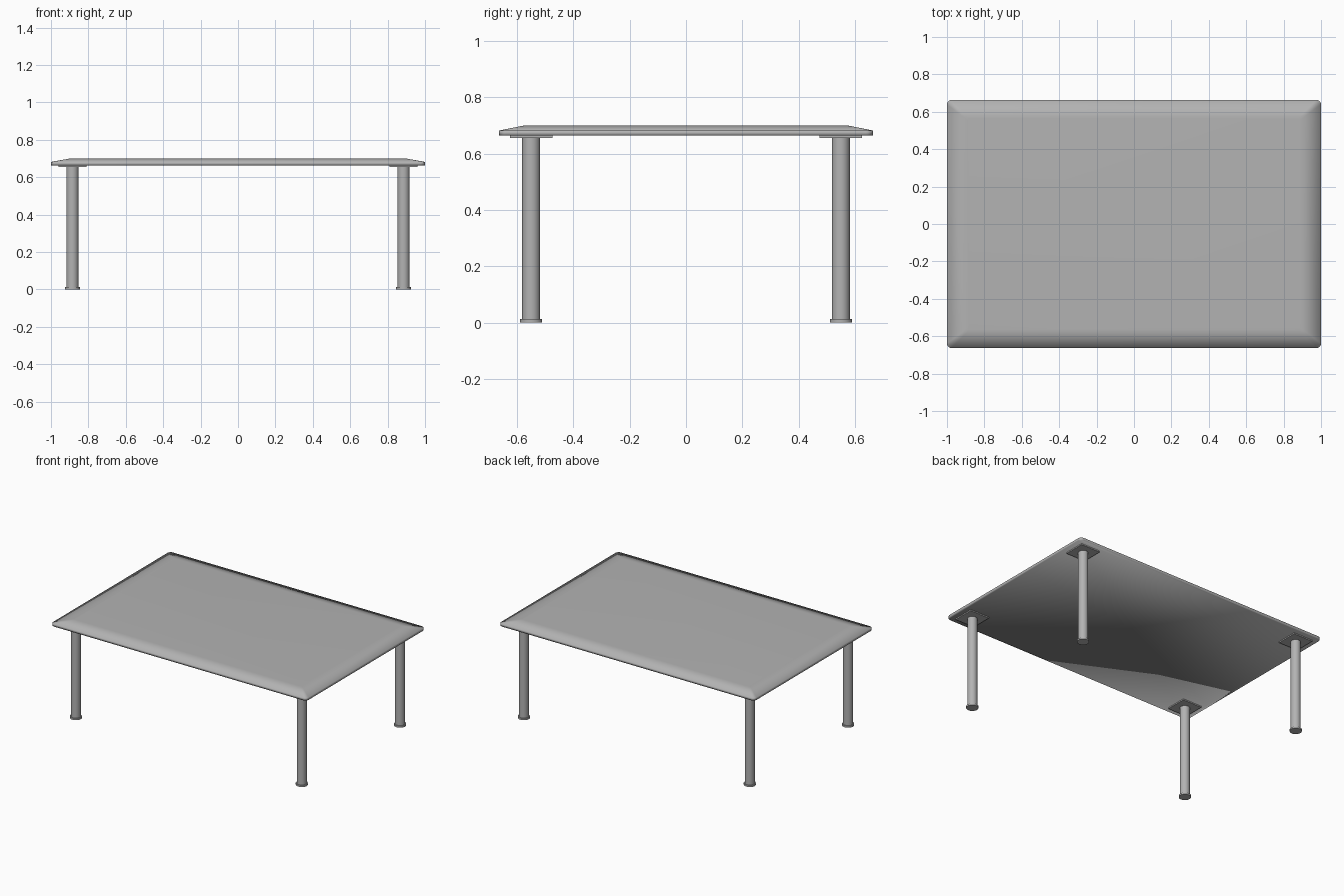
import bpy, bmesh, math

if "Cube" in bpy.data.objects:
    bpy.data.objects.remove(bpy.data.objects["Cube"])

LEG_X, LEG_Y = 0.885, 0.55

grey = bpy.data.materials.new("mid_grey")
grey.diffuse_color = (0.45, 0.45, 0.45, 1)
grey.use_nodes = True
grey.node_tree.nodes["Principled BSDF"].inputs["Base Color"].default_value = grey.diffuse_color


def finish(obj, name, angle=30):
    obj.name = name
    obj.data.materials.append(grey)
    bpy.ops.object.select_all(action='DESELECT')
    obj.select_set(True)
    bpy.context.view_layer.objects.active = obj
    bpy.ops.object.shade_smooth_by_angle(angle=math.radians(angle))
    return obj


def rounded_rect(hx, hy, r, seg=5):
    """Counter-clockwise outline with rounded corners."""
    pts = []
    for i, (sx, sy) in enumerate([(1, 1), (-1, 1), (-1, -1), (1, -1)]):
        for k in range(seg + 1):
            a = math.pi / 2 * (i + k / seg)
            pts.append((sx * (hx - r) + r * math.cos(a),
                        sy * (hy - r) + r * math.sin(a)))
    return pts


def loft(name, layers, angle):
    """Solid through stacked rounded rectangles (half x, half y, radius, z)."""
    bm = bmesh.new()
    rings = [[bm.verts.new((x, y, z)) for x, y in rounded_rect(hx, hy, r)]
             for hx, hy, r, z in layers]
    for lo, hi in zip(rings, rings[1:]):
        for i in range(len(lo)):
            j = (i + 1) % len(lo)
            bm.faces.new((lo[i], lo[j], hi[j], hi[i]))
    bm.faces.new(rings[0][::-1])
    bm.faces.new(rings[-1])
    mesh = bpy.data.meshes.new(name)
    bm.to_mesh(mesh)
    bm.free()
    obj = bpy.data.objects.new(name, mesh)
    bpy.context.collection.objects.link(obj)
    return finish(obj, name, angle)


def cylinder(name, x, y, r, z0, z1):
    bpy.ops.mesh.primitive_cylinder_add(vertices=32, radius=r, depth=z1 - z0,
                                        location=(x, y, (z0 + z1) / 2))
    return finish(bpy.context.object, name)


# Tabletop: thin slab with a wide shallow bevel, smooth all the way round
loft("tabletop", [
    (1.0, 0.664, 0.025, 0.664),
    (1.0, 0.664, 0.025, 0.682),
    (0.905, 0.580, 0.012, 0.699),
    (0.890, 0.565, 0.010, 0.700),
], angle=180)

# Legs with mounting plates and wider feet at the four corners
for sx, side in ((-1, "left"), (1, "right")):
    for sy, end in ((-1, "front"), (1, "back")):
        x, y, tag = sx * LEG_X, sy * LEG_Y, f"{end}_{side}"
        cylinder(f"{tag}_leg", x, y, 0.032, 0.006, 0.66)
        cylinder(f"{tag}_foot", x, y, 0.039, 0.0, 0.012)
        bpy.ops.mesh.primitive_cube_add(size=1, location=(x, y, 0.660))
        plate = finish(bpy.context.object, f"{tag}_mounting_plate")
        plate.scale = (0.15, 0.15, 0.008)
